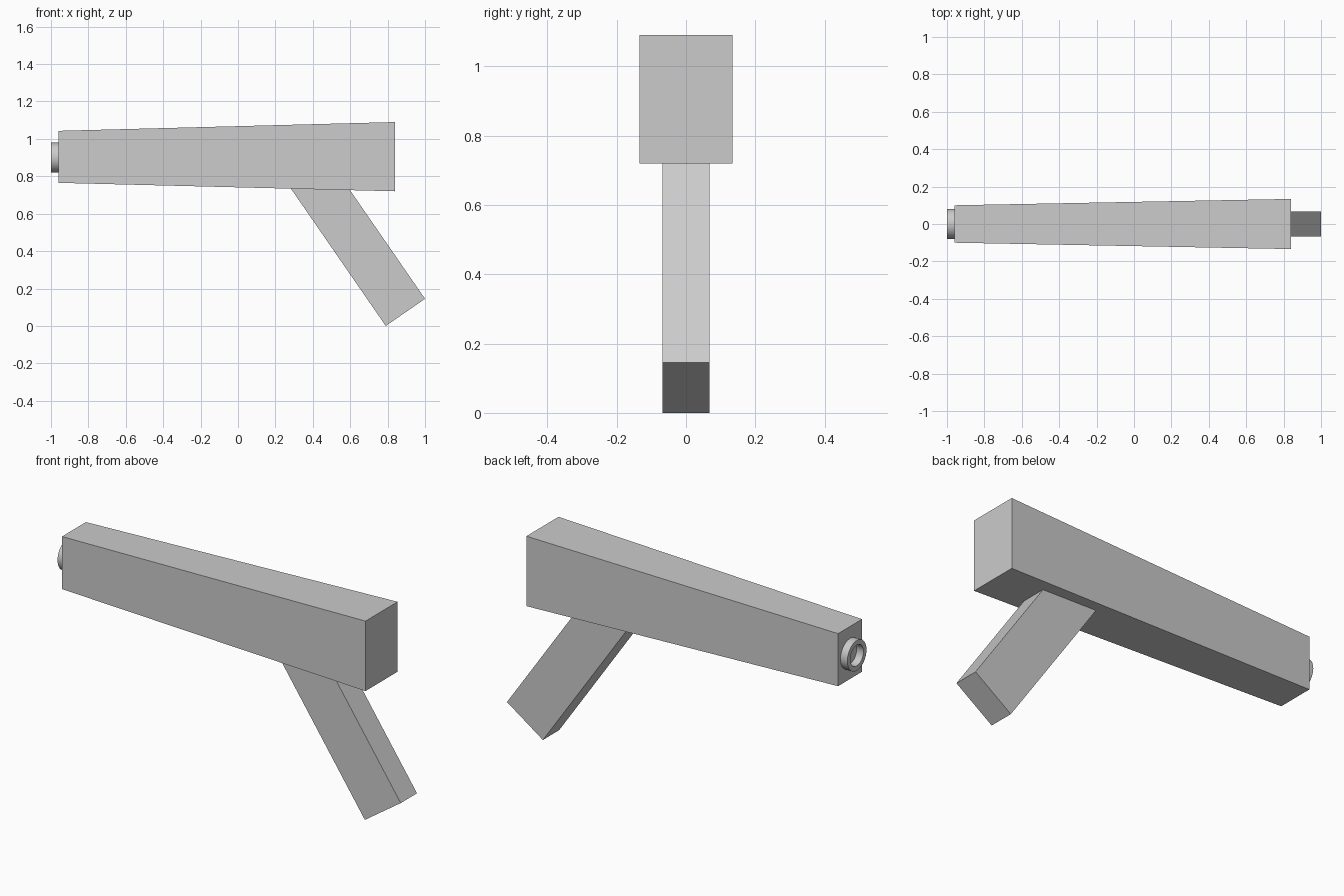
import bpy, bmesh, math

if "Cube" in bpy.data.objects:
    bpy.data.objects.remove(bpy.data.objects["Cube"])


def make_object(name, bm):
    bmesh.ops.recalc_face_normals(bm, faces=bm.faces)
    mesh = bpy.data.meshes.new(name)
    bm.to_mesh(mesh)
    bm.free()
    obj = bpy.data.objects.new(name, mesh)
    bpy.context.collection.objects.link(obj)
    return obj


def bridge(bm, loops, closed=False):
    n = len(loops[0])
    pairs = list(zip(loops, loops[1:])) + ([(loops[-1], loops[0])] if closed else [])
    for a, b in pairs:
        for i in range(n):
            j = (i + 1) % n
            bm.faces.new((a[i], a[j], b[j], b[i]))


def prism(name, loops):
    bm = bmesh.new()
    rings = [[bm.verts.new(p) for p in loop] for loop in loops]
    bridge(bm, rings)
    bm.faces.new(rings[0])
    bm.faces.new(rings[-1])
    return make_object(name, bm)


def rect_x(x, half_y, z0, z1):
    return [(x, -half_y, z0), (x, half_y, z0), (x, half_y, z1), (x, -half_y, z1)]


# Tapered body
prism("body", [rect_x(-0.96, 0.10, 0.765, 1.043), rect_x(0.84, 0.134, 0.72, 1.09)])

# Slanted grip, its top end buried in the body
grip = [(0.79, 0.0), (1.0, 0.145), (0.475, 0.905), (0.265, 0.76)]
prism("grip", [[(x, y, z) for x, z in grip] for y in (-0.068, 0.068)])

# Muzzle ring around an open bore
bm = bmesh.new()
SIDES = 32
profile = [(-0.955, 0.08), (-1.0, 0.08), (-1.0, 0.055), (-0.955, 0.055)]
rings = []
for x, r in profile:
    rings.append([bm.verts.new((x, r * math.cos(a), 0.90 + r * math.sin(a)))
                  for a in (2 * math.pi * i / SIDES for i in range(SIDES))])
bridge(bm, rings, closed=True)
muzzle = make_object("muzzle_ring", bm)
bpy.context.view_layer.objects.active = muzzle
muzzle.select_set(True)
bpy.ops.object.shade_smooth_by_angle()
